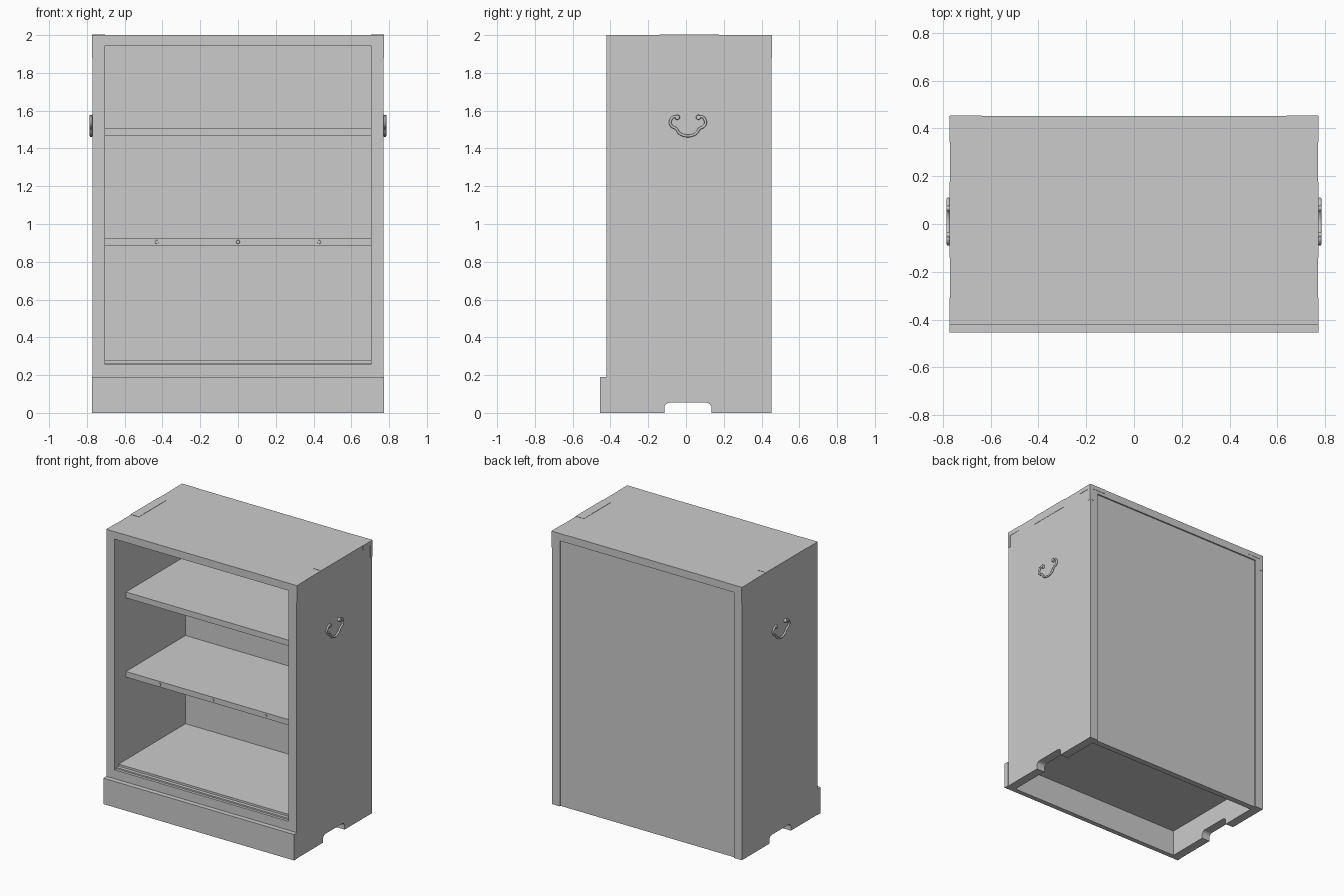
import bpy, bmesh
from math import cos, sin, pi
from mathutils import Vector

cube = bpy.data.objects.get("Cube")
if cube:
    bpy.data.objects.remove(cube)

grey = bpy.data.materials.new("plain grey")
grey.use_nodes = True
COLOUR = (0.6, 0.6, 0.6, 1)
grey.diffuse_color = COLOUR
grey.node_tree.nodes["Principled BSDF"].inputs["Base Color"].default_value = COLOUR

W, IN = 0.77, 0.705            # outer and inner half widths
FRONT, BACK = -0.42, 0.453
TOP, CEIL = 2.0, 1.945


def finish(bm, name):
    bmesh.ops.recalc_face_normals(bm, faces=bm.faces)
    mesh = bpy.data.meshes.new(name)
    bm.to_mesh(mesh)
    bm.free()
    mesh.materials.append(grey)
    obj = bpy.data.objects.new(name, mesh)
    bpy.context.collection.objects.link(obj)
    return obj


def box(name, x, y, z):
    bm = bmesh.new()
    bmesh.ops.create_cube(bm, size=1)
    for v in bm.verts:
        v.co = [r[0] if c < 0 else r[1] for c, r in zip(v.co, (x, y, z))]
    return finish(bm, name)


def prism(name, points, direction):
    """Flat outline pushed along a direction."""
    bm = bmesh.new()
    face = bm.faces.new([bm.verts.new(p) for p in points])
    new = bmesh.ops.extrude_face_region(bm, geom=[face])["geom"]
    bmesh.ops.translate(bm, vec=Vector(direction),
                        verts=[g for g in new if isinstance(g, bmesh.types.BMVert)])
    return finish(bm, name)


def disc(name, centre, radius, depth, axis):
    bm = bmesh.new()
    bmesh.ops.create_cone(bm, cap_ends=True, segments=16, radius1=radius,
                          radius2=radius * 0.8, depth=depth)
    turn = Vector((0, 0, 1)).rotation_difference(Vector(axis)).to_matrix()
    for v in bm.verts:
        v.co = turn @ v.co + Vector(centre)
    return finish(bm, name)


# Carcass
box("top_board", (-W, W), (FRONT, BACK), (CEIL, TOP))
box("back_panel", (-IN, IN), (0.40, BACK - 0.01), (0, CEIL))
box("bottom_board", (-IN, IN), (FRONT, 0.40), (0.19, 0.255))
box("bottom_step", (-IN, IN), (-0.40, 0.40), (0.255, 0.265))
box("cabinet_floor", (-IN, IN), (-0.375, 0.40), (0.265, 0.28))
box("baseboard", (-0.773, 0.773), (-0.455, FRONT), (0, 0.19))

# Shelves and the screws on the middle one
SHELF_FRONT = -0.29
box("upper_shelf", (-IN, IN), (SHELF_FRONT, 0.40), (1.465, 1.508))
box("middle_shelf", (-IN, IN), (SHELF_FRONT, 0.40), (0.885, 0.926))
for i in (-1, 0, 1):
    disc("shelf_screw", (i * 0.43, SHELF_FRONT, 0.905), 0.011, 0.006, (0, -1, 0))

# Side outline with a rounded foot cutout
R = 0.028
cut_a, cut_b, cut_h = -0.115, 0.135, 0.054
arc = [(cut_a + R - R * cos(a * pi / 8), cut_h - R + R * sin(a * pi / 8)) for a in range(5)]
outline = [(FRONT, CEIL), (FRONT, 0), (cut_a, 0)] + arc
outline += [(cut_a + cut_b - y, z) for y, z in reversed(arc)]
outline += [(cut_b, 0), (BACK, 0), (BACK, CEIL)]

# Handle path, half of it, as offsets from the handle centre
half = [(0.058, 0.565), (0.074, 0.568), (0.090, 0.552), (0.093, 0.530),
        (0.080, 0.514), (0.062, 0.505), (0.046, 0.482), (0.022, 0.469)]
path = half + [(0, 0.466)] + [(-y, z) for y, z in reversed(half)]
HANDLE_Y = 0.01
PLATE = 0.002

for s, side in ((1, "left"), (-1, "right")):
    prism(side + "_side", [(s * IN, y, z) for y, z in outline], (s * (W - IN), 0, 0))

    # Bail handle with its two knobs
    curve = bpy.data.curves.new(side + "_handle", "CURVE")
    curve.dimensions = "3D"
    curve.bevel_depth = 0.007
    curve.bevel_resolution = 2
    curve.resolution_u = 4
    curve.use_fill_caps = True
    spline = curve.splines.new("BEZIER")
    spline.bezier_points.add(len(path) - 1)
    for p, (y, z) in zip(spline.bezier_points, path):
        p.co = (s * (W + 0.008), HANDLE_Y + y, 1 + z)
        p.handle_left_type = p.handle_right_type = "AUTO"
    curve.materials.append(grey)
    handle = bpy.data.objects.new(side + "_handle", curve)
    bpy.context.collection.objects.link(handle)
    for e in (-1, 1):
        disc(side + "_handle_knob", (s * (W + 0.007), HANDLE_Y + e * 0.056, 1.565),
             0.014, 0.016, (s, 0, 0))

    # Folded plate over the top edge
    box(side + "_edge_plate_top", sorted((s * IN, s * W)), (-0.14, 0.175), (TOP, TOP + PLATE))
    box(side + "_edge_plate_side", sorted((s * W, s * (W + PLATE))), (-0.14, 0.175),
        (CEIL - 0.003, TOP + PLATE))

    # L shaped corner plates on the side, front and back faces
    ell = [(0, TOP), (0.11, TOP), (0.11, 1.968), (0.022, 1.968), (0.022, 1.88), (0, 1.88)]
    for edge, d, end in ((FRONT, 1, "front"), (BACK, -1, "back")):
        prism(f"{side}_{end}_corner_plate_side",
              [(s * W, edge + d * a, z) for a, z in ell], (s * PLATE, 0, 0))
        prism(f"{side}_{end}_corner_plate_face",
              [(s * (W - a * 1.2), edge, z) for a, z in ell], (0, -d * PLATE, 0))

# Smooth only the round hardware
bpy.ops.object.select_all(action="DESELECT")
for obj in bpy.context.collection.objects:
    if obj.type == "MESH" and ("knob" in obj.name or "screw" in obj.name):
        obj.select_set(True)
        bpy.context.view_layer.objects.active = obj
bpy.ops.object.shade_smooth_by_angle()
